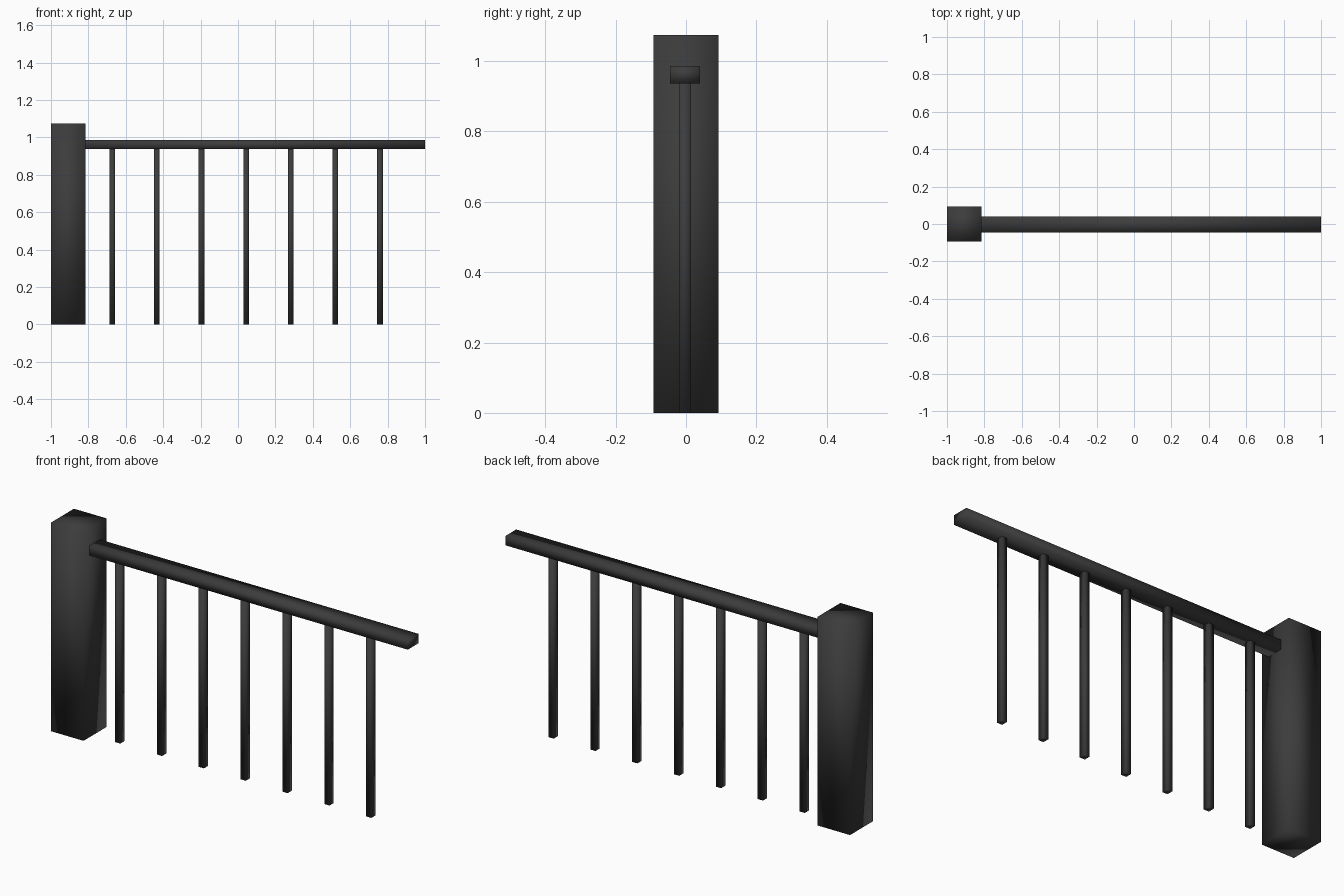
import bpy
import bmesh

if "Cube" in bpy.data.objects:
    bpy.data.objects.remove(bpy.data.objects["Cube"], do_unlink=True)

# Single dark paint
COLOUR = (0.045, 0.045, 0.045, 1)
paint = bpy.data.materials.new("charcoal_paint")
paint.use_nodes = True
paint.diffuse_color = COLOUR
paint.node_tree.nodes["Principled BSDF"].inputs["Base Color"].default_value = COLOUR


def box(name, low, high):
    """Smooth-shaded box spanning two opposite corners."""
    bm = bmesh.new()
    bmesh.ops.create_cube(bm, size=1)
    for v in bm.verts:
        v.co = [h if c > 0 else l for c, l, h in zip(v.co, low, high)]
    for f in bm.faces:
        f.smooth = True
    mesh = bpy.data.meshes.new(name)
    bm.to_mesh(mesh)
    bm.free()
    mesh.materials.append(paint)
    obj = bpy.data.objects.new(name, mesh)
    bpy.context.collection.objects.link(obj)
    return obj


POST_INNER = -0.815
RAIL_BOTTOM, RAIL_TOP = 0.937, 0.986

# Square end post
box("newel_post", (-1, -0.093, 0), (POST_INNER, 0.093, 1.075))

# Flat handrail
box("handrail", (POST_INNER, -0.046, RAIL_BOTTOM), (1, 0.04, RAIL_TOP))

# Evenly spaced balusters
for i in range(7):
    x = -0.672 + 0.2385 * i
    box(f"baluster_{i + 1}", (x - 0.015, -0.02, 0), (x + 0.015, 0.014, RAIL_BOTTOM))
